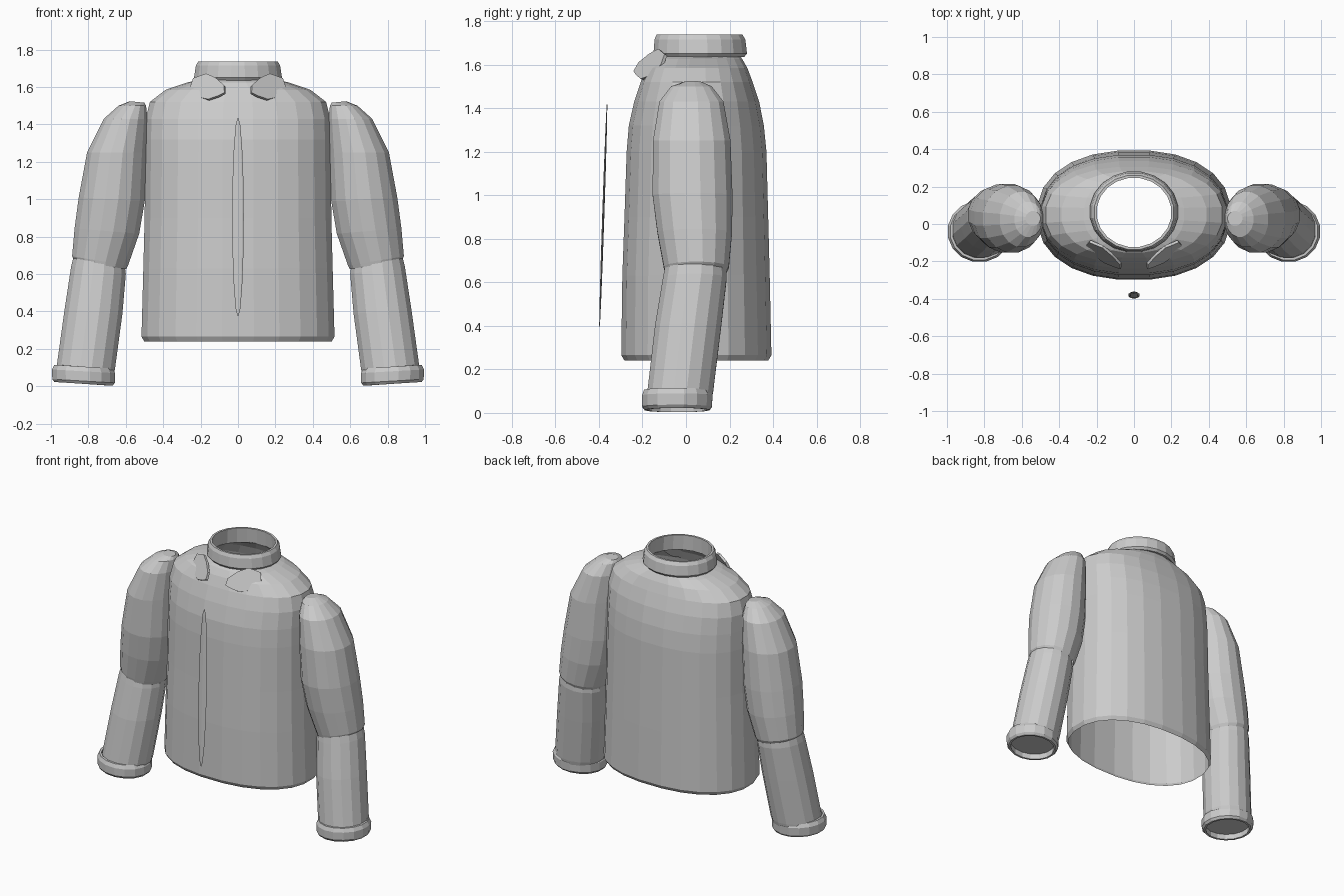
import bpy, bmesh, math
from mathutils import Vector

cube = bpy.data.objects.get("Cube")
if cube:
    bpy.data.objects.remove(cube, do_unlink=True)

# One plain cloth colour
cloth = bpy.data.materials.new("grey cloth")
cloth.use_nodes = True
GREY = (0.6, 0.6, 0.6, 1)
cloth.diffuse_color = GREY
cloth.node_tree.nodes["Principled BSDF"].inputs["Base Color"].default_value = GREY


def finish(name, bm):
    bmesh.ops.recalc_face_normals(bm, faces=bm.faces)
    mesh = bpy.data.meshes.new(name)
    bm.to_mesh(mesh)
    bm.free()
    mesh.materials.append(cloth)
    obj = bpy.data.objects.new(name, mesh)
    bpy.context.collection.objects.link(obj)
    return obj


def loft(name, rings, sides, side=1, power=2.0, cap_top=False, cap_end=False, closed=False):
    """Skin rings of (z, x min, x max, y min, y max, tilt), listed in order."""
    bm = bmesh.new()
    loops = []
    for z, x0, x1, y0, y1, tilt in rings:
        loop = []
        for i in range(sides):
            a = math.tau * (i + 0.5) / sides
            c, s = math.cos(a), math.sin(a)
            c = math.copysign(abs(c) ** (2 / power), c)
            s = math.copysign(abs(s) ** (2 / power), s)
            x = (x0 + x1) / 2 + c * (x1 - x0) / 2
            y = (y0 + y1) / 2 + s * (y1 - y0) / 2
            loop.append(bm.verts.new((side * x, y, z + c * tilt)))
        loops.append(loop)
    pairs = list(zip(loops, loops[1:]))
    if closed:
        pairs.append((loops[-1], loops[0]))
    for a, b in pairs:
        for i in range(sides):
            j = (i + 1) % sides
            bm.faces.new((a[i], a[j], b[j], b[i]))
    if cap_top:
        bm.faces.new(loops[0])
    if cap_end:
        bm.faces.new(loops[-1])
    return finish(name, bm)


def band(name, rings, inset, sides, side=1):
    """Closed band: the outer rings followed by an inner wall."""
    inner = [(z, a + inset, b - inset, c + inset, d - inset, t)
             for z, a, b, c, d, t in (rings[-1], rings[0])]
    return loft(name, rings + inner, sides, side, closed=True)


# Body, open at the hem and neck
body = [(0.24, .505, -.285, .38), (0.265, .52, -.30, .395), (0.63, .51, -.295, .387),
        (0.9, .503, -.285, .38), (1.2, .5, -.275, .372), (1.32, .498, -.265, .36),
        (1.43, .497, -.24, .338), (1.52, .475, -.21, .308), (1.585, .39, -.182, .283),
        (1.625, .27, -.155, .26), (1.64, .205, -.13, .25)]
loft("jacket_body", [(z, -x, x, f, b, 0) for z, x, f, b in body], 24, power=2.25)

# Standing collar
band("collar", [(1.635, -.225, .225, -.14, .27, 0), (1.65, -.238, .238, -.152, .283, 0),
                (1.715, -.228, .228, -.147, .275, 0), (1.737, -.215, .215, -.138, .262, 0)],
     0.014, 20)

# Sleeves
upper = [(1.52, .50, .58, -.01, .07, .004), (1.50, .49, .64, -.07, .12, 0),
         (1.43, .482, .72, -.125, .175, 0), (1.25, .486, .81, -.155, .208, 0),
         (1.0, .495, .855, -.157, .217, .01), (0.83, .525, .877, -.135, .215, .015),
         (0.67, .585, .89, -.105, .2, .025), (0.65, .595, .88, -.1, .19, .025)]
lower = [(0.72, .61, .87, -.09, .185, .02), (0.62, .597, .895, -.108, .19, .02),
         (0.4, .615, .93, -.145, .165, .012), (0.1, .655, .972, -.18, .128, .01),
         (0.05, .67, .975, -.183, .118, .01)]
cuff = [(0.013, .668, .985, -.192, .11, .01), (0.028, .655, .996, -.204, .122, .01),
        (0.08, .654, .998, -.205, .125, .01), (0.105, .668, .985, -.195, .113, .01)]

# Collar flap outline as seen from the front
FLAP = [(.073, 1.57), (.075, 1.61), (.12, 1.65), (.17, 1.672), (.24, 1.648),
        (.256, 1.60), (.225, 1.55), (.16, 1.535), (.11, 1.552)]


def flap(name, side):
    bm = bmesh.new()
    pts = [bm.verts.new((side * x, -.17 + .6 * (x - .165) + .55 * (z - 1.6), z)) for x, z in FLAP]
    face = bm.faces.new(pts)
    ext = bmesh.ops.extrude_face_region(bm, geom=[face])
    shift = Vector((-side * .007, .012, -.007))
    bmesh.ops.translate(bm, vec=shift, verts=[v for v in ext["geom"] if isinstance(v, bmesh.types.BMVert)])
    return finish(name, bm)


for label, side in (("left", 1), ("right", -1)):
    loft(label + "_upper_sleeve", upper, 16, side, cap_top=True)
    loft(label + "_lower_sleeve", lower, 16, side, cap_top=True, cap_end=True)
    band(label + "_cuff", cuff, 0.014, 16, side)
    flap(label + "_collar_flap", side)

# Front fastening strip: a thin spindle leaning back slightly
bm = bmesh.new()
bmesh.ops.create_uvsphere(bm, u_segments=8, v_segments=8, radius=1)
for v in bm.verts:
    x, y, z = v.co
    v.co = (x * .031, -.38 + y * .005 + z * .018, .905 + z * .535)
finish("front_fastening", bm)
